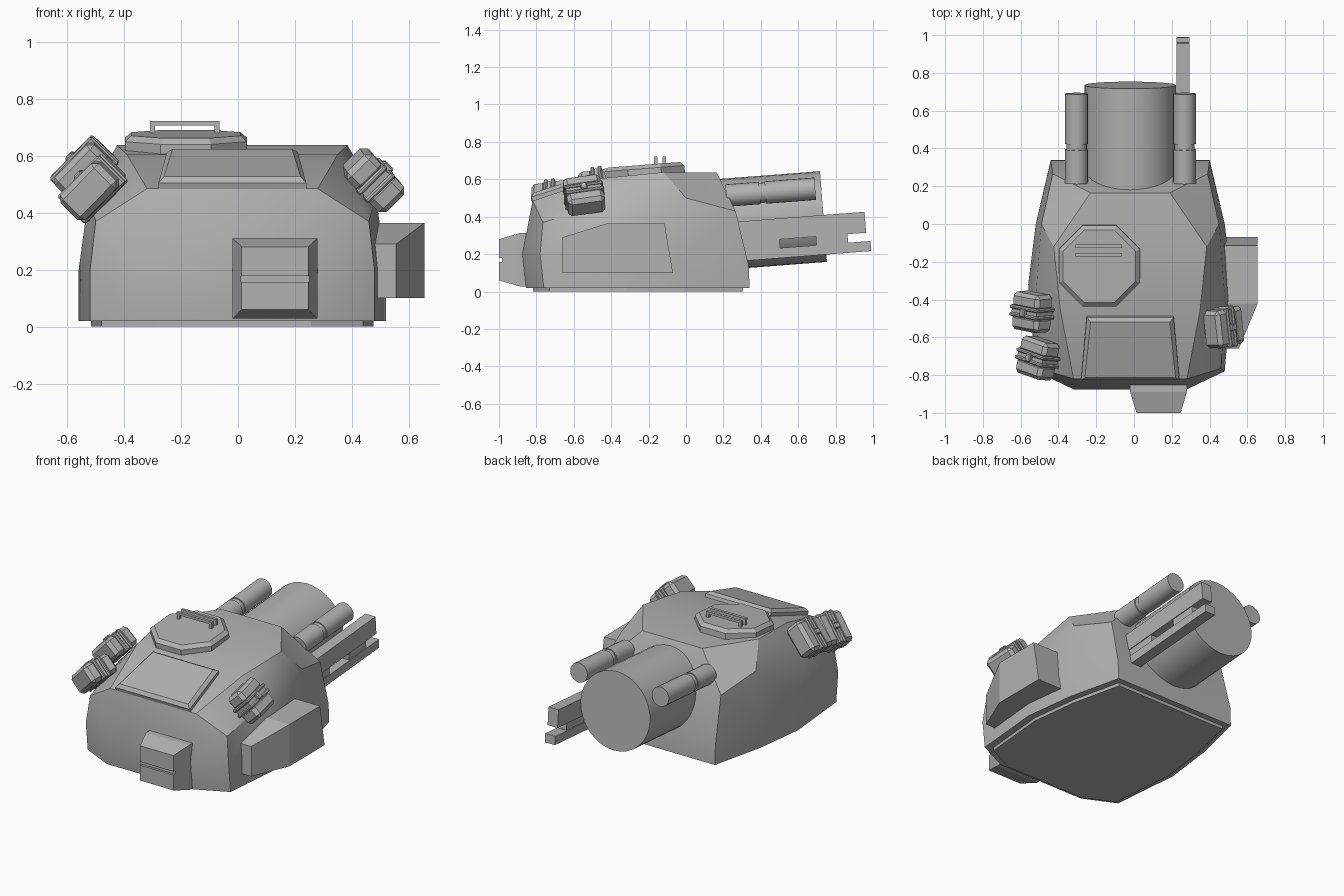
import bpy, bmesh, math
from mathutils import Matrix, Vector

cube = bpy.data.objects.get("Cube")
if cube:
    bpy.data.objects.remove(cube, do_unlink=True)

paint = bpy.data.materials.new("plain grey")
paint.use_nodes = True
GREY = (0.45, 0.45, 0.45, 1)
paint.diffuse_color = GREY
paint.node_tree.nodes["Principled BSDF"].inputs["Base Color"].default_value = GREY

CX = -0.02                      # hull centre line
TILT = math.radians(4.4)        # elevation of the gun group


def rot(deg, axis):
    return Matrix.Rotation(math.radians(deg), 4, axis)


def finish(bm, name, smooth=False):
    bmesh.ops.recalc_face_normals(bm, faces=bm.faces)
    mesh = bpy.data.meshes.new(name)
    bm.to_mesh(mesh)
    bm.free()
    ob = bpy.data.objects.new(name, mesh)
    bpy.context.collection.objects.link(ob)
    mesh.materials.append(paint)
    if smooth:
        bpy.ops.object.select_all(action='DESELECT')
        ob.select_set(True)
        bpy.context.view_layer.objects.active = ob
        bpy.ops.object.shade_smooth_by_angle(angle=math.radians(28))
    return ob


def loft(bm, rings):
    """Skin closed rings of equal length, sharing repeated points, with end caps."""
    known = {}

    def vert(p):
        key = tuple(round(c, 4) for c in p)
        if key not in known:
            known[key] = bm.verts.new(p)
        return known[key]

    def face(points):
        vs = list(dict.fromkeys(vert(p) for p in points))
        if len(vs) > 2 and not bm.faces.get(vs):
            bm.faces.new(vs)

    for a, b in zip(rings, rings[1:]):
        n = len(a)
        for i in range(n):
            j = (i + 1) % n
            face((a[i], a[j], b[j], b[i]))
    face(rings[0])
    top, n = rings[-1], len(rings[-1])
    for i in range(n // 2 - 1):     # strips across the top
        face((top[i], top[i + 1], top[n - 2 - i], top[n - 1 - i]))


def add_box(bm, size, loc, frame=Matrix(), bevel=0):
    m = frame @ Matrix.Translation(loc) @ Matrix.Diagonal((*size, 1))
    vs = bmesh.ops.create_cube(bm, size=1, matrix=m)["verts"]
    if bevel:
        edges = list({e for v in vs for e in v.link_edges})
        bmesh.ops.bevel(bm, geom=edges, offset=bevel, segments=1, affect='EDGES')


def mirrored(half):
    """Half outline, back to front, closed by its reflection."""
    right = [(CX + x, y, z) for x, y, z in half]
    left = [(CX - x, y, z) for x, y, z in reversed(half)]
    return right + left


# Hull: columns run back corner, mid side, wide side, front corner, nose
nose = (.30, -.82, .485)
hull_rings = [
    [(.42, .34, .02), (.50, 0, .02), (.54, -.32, .02), (.50, -.76, .02), (.30, -.855, .02)],
    [(.42, .335, .14), (.50, 0, .2), (.54, -.32, .2), (.50, -.78, .2), (.30, -.875, .2)],
    [(.41, .265, .43), (.47, 0, .5), (.505, -.44, .46), (.48, -.765, .37), nose],
    [(.21, .165, .635), (.405, -.12, .638), (.37, -.455, .605), nose, nose],
]
bm = bmesh.new()
loft(bm, [mirrored(r) for r in hull_rings])
bmesh.ops.triangulate(bm, faces=[f for f in bm.faces if len(f.verts) == 4],
                      quad_method='SHORT_EDGE')
finish(bm, "hull", True)

# Turret ring plate under the hull
bm = bmesh.new()
loft(bm, [mirrored([(x * .92, (y + .26) * .94 - .26, z) for x, y, _ in hull_rings[0]])
          for z in (0, .03)])
finish(bm, "base_plate")


# Gun group: tilted cylinders made of (distance, radius) steps
def barrel(name, start, steps, sides=32):
    frame = Matrix.Translation(start) @ Matrix.Rotation(TILT - math.pi / 2, 4, 'X')
    bm = bmesh.new()
    rings = []
    for d, r in steps:
        rings.append([bm.verts.new(frame @ Vector((r * math.cos(math.tau * i / sides),
                                                   r * math.sin(math.tau * i / sides), d)))
                      for i in range(sides)])
    for a, b in zip(rings, rings[1:]):
        for i in range(sides):
            j = (i + 1) % sides
            bm.faces.new((a[i], a[j], b[j], b[i]))
    bm.faces.new(rings[0])
    bm.faces.new(rings[-1])
    return finish(bm, name, True)


barrel("main_barrel", (CX, .1, .352), [(0, .243), (.637, .243)])
for side, x in (("left", .267), ("right", -.304)):
    barrel(side + "_tube", (x, .215, .513),
           [(0, .06), (.18, .06), (.18, .054), (.21, .054), (.21, .06), (.477, .06)], 20)

# Twin rails with spacer blocks
rail_frame = Matrix.Translation((.26, .28, 0)) @ Matrix.Rotation(TILT, 4, 'X')
bm = bmesh.new()
add_box(bm, (.07, .72, .112), (0, .345, .317), rail_frame)
add_box(bm, (.07, .74, .054), (0, .355, .188), rail_frame)
for y, length in ((.12, .24), (.52, .17)):
    add_box(bm, (.06, length, .06), (0, y, .238), rail_frame)
finish(bm, "twin_rails")

# Roof hatch: chamfered octagon with two grab handles
hatch_frame = Matrix.Translation((-.183, -.22, .63)) @ Matrix.Rotation(TILT, 4, 'X') @ rot(22.5, 'Z')
bm = bmesh.new()
for depth, centre, r1, r2 in ((.055, 0, .232, .232), (.02, .0375, .232, .208)):
    bmesh.ops.create_cone(bm, cap_ends=True, segments=8, radius1=r1, radius2=r2, depth=depth,
                          matrix=hatch_frame @ Matrix.Translation((0, 0, centre)))
finish(bm, "roof_hatch")
bm = bmesh.new()
for y in (-.117, -.162):
    add_box(bm, (.245, .018, .016), (-.187, y, .715))
    for x in (-.30, -.074):
        add_box(bm, (.018, .018, .06), (x, y, .69))
finish(bm, "hatch_handles")

# Sloped access panel on the front roof
slope = math.atan2(.12, .365)
panel_frame = Matrix.Translation((CX, -.655, .542)) @ Matrix.Rotation(slope, 4, 'X')


def panel_ring(inset, z):
    pts = [(.26 - inset, -.175 + inset), (.23 - inset, .175 - inset)]
    pts += [(-x, y) for x, y in reversed(pts)]
    return [panel_frame @ Vector((x, y, z)) for x, y in pts]


bm = bmesh.new()
loft(bm, [panel_ring(0, -.02), panel_ring(0, .018), panel_ring(.02, .036)])
finish(bm, "front_roof_panel")

# Front stowage box: bevelled face with a horizontal groove
bm = bmesh.new()
loft(bm, [[(.13 + sx * w, y, .17 + sz * h) for sx, sz in ((-1, -1), (1, -1), (1, 1), (-1, 1))]
          for y, w, h in ((-.84, .15, .142), (-.89, .15, .142), (-1, .117, .11))])
front_box = finish(bm, "front_box")
bm = bmesh.new()
add_box(bm, (.5, .03, .022), (.13, -1, .168))
cutter = finish(bm, "groove_cutter")
cutter.hide_render = True
cutter.hide_set(True)
cut = front_box.modifiers.new("groove", 'BOOLEAN')
cut.object, cut.solver = cutter, 'EXACT'
bpy.context.view_layer.objects.active = front_box
bpy.ops.object.modifier_apply(modifier="groove")
bpy.data.objects.remove(cutter, do_unlink=True)

# Side stowage box: wedge that widens away from the front
bm = bmesh.new()
outline = [(-.66, .1), (-.66, .29), (-.42, .365), (-.115, .365), (-.07, .1), (-.42, .1)]
inner = [bm.verts.new((.46, y, z)) for y, z in outline]
outer = [bm.verts.new((.555 if y < -.5 else .655, y, z)) for y, z in outline]
for i in range(6):
    j = (i + 1) % 6
    bm.faces.new((inner[i], inner[j], outer[j], outer[i]))
bm.faces.new(inner)
bm.faces.new((outer[0], outer[1], outer[2], outer[5]))
bm.faces.new((outer[2], outer[3], outer[4], outer[5]))
finish(bm, "side_box")


# Pouches: two padded halves, a raised band and a clasp
def pouch(name, loc, turn, lean, twist=0):
    frame = (Matrix.Translation(loc) @ rot(8, 'X') @ rot(turn, 'Z')
             @ rot(lean, 'Y') @ rot(twist, 'Z'))
    bm = bmesh.new()
    for s in (-1, 1):
        add_box(bm, (.20, .085, .125), (0, s * .058, 0), frame, .02)
        add_box(bm, (.212, .02, .137), (0, s * .02, 0), frame, .006)
    add_box(bm, (.19, .06, .115), (0, 0, 0), frame)
    add_box(bm, (.035, .045, .025), (0, 0, .066), frame, .005)
    finish(bm, name)


pouch("left_pouch", (.475, -.545, .515), 6, 46, 90)
pouch("right_rear_pouch", (-.54, -.465, .55), -3, -46)
pouch("right_front_pouch", (-.51, -.71, .485), -12, -46)
